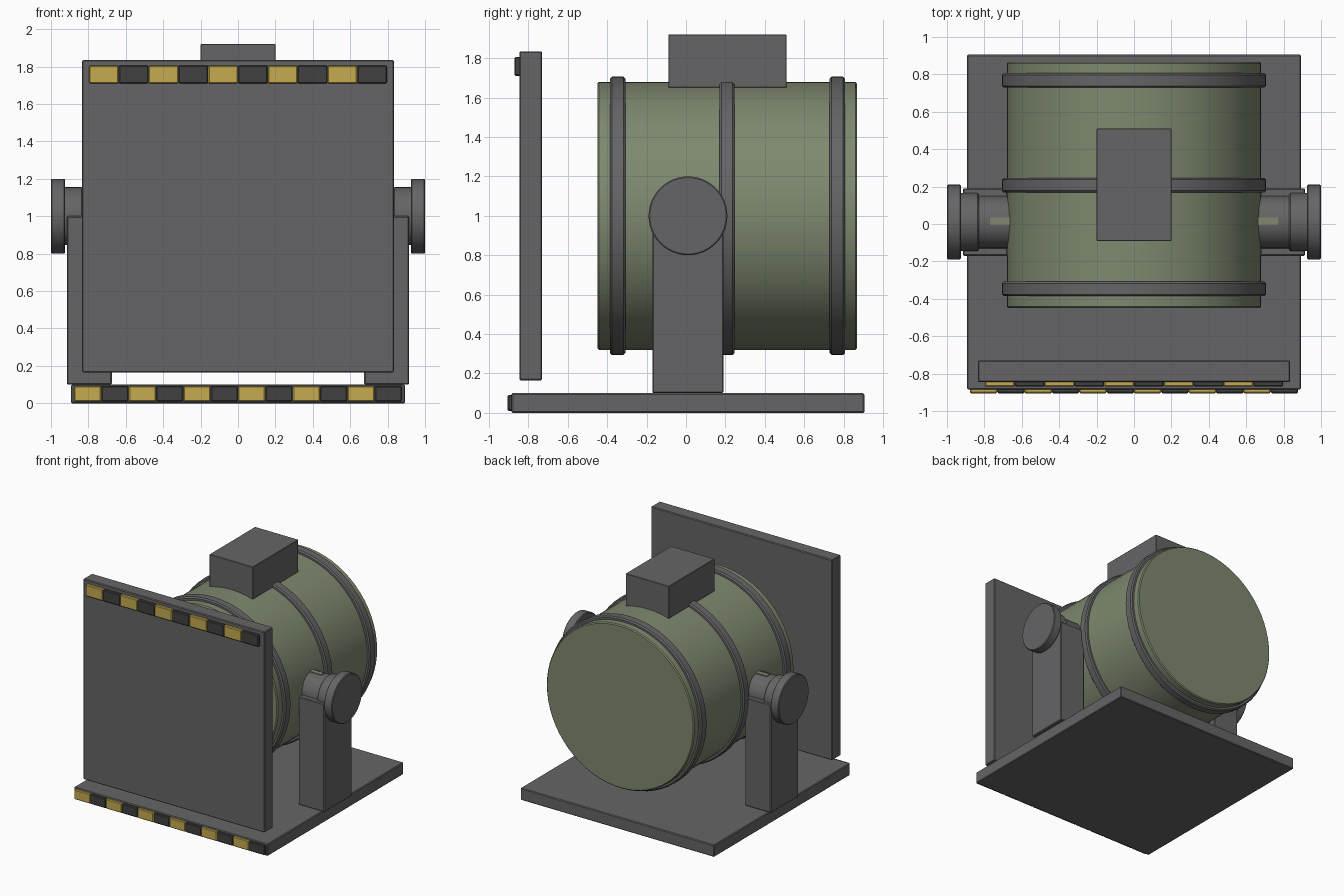
import bpy
import bmesh
from math import radians
from mathutils import Matrix, Vector

cube = bpy.data.objects.get("Cube")
if cube:
    bpy.data.objects.remove(cube, do_unlink=True)


def material(name, color):
    mat = bpy.data.materials.new(name)
    mat.use_nodes = True
    mat.diffuse_color = (*color, 1)
    mat.node_tree.nodes["Principled BSDF"].inputs["Base Color"].default_value = (*color, 1)
    return mat


GREY = material("steel grey", (0.13, 0.13, 0.135))
GREEN = material("olive green", (0.21, 0.25, 0.16))
YELLOW = material("hazard yellow", (0.56, 0.41, 0.08))
BLACK = material("hazard black", (0.052, 0.052, 0.052))


def finish(name, bm, mat, bevel):
    """Chamfer the sharp edges and turn the mesh into a shaded object."""
    if bevel:
        sharp = [e for e in bm.edges if e.calc_face_angle(0) > radians(40)]
        bmesh.ops.bevel(bm, geom=sharp, offset=bevel, segments=1,
                        affect='EDGES', clamp_overlap=True)
    bmesh.ops.recalc_face_normals(bm, faces=bm.faces[:])
    mesh = bpy.data.meshes.new(name)
    bm.to_mesh(mesh)
    bm.free()
    mesh.materials.append(mat)
    obj = bpy.data.objects.new(name, mesh)
    bpy.context.collection.objects.link(obj)
    bpy.ops.object.select_all(action='DESELECT')
    obj.select_set(True)
    bpy.context.view_layer.objects.active = obj
    bpy.ops.object.shade_smooth_by_angle(angle=radians(30))
    return obj


def box(name, xs, ys, zs, mat, bevel=0.006):
    low, high = (Vector(p) for p in zip(xs, ys, zs))
    bm = bmesh.new()
    bmesh.ops.create_cube(bm, size=1, matrix=Matrix.Translation((low + high) / 2)
                          @ Matrix.Diagonal((*(high - low), 1)))
    return finish(name, bm, mat, bevel)


def cylinder(name, axis, start, end, radius, center, mat, sides=48, bevel=0.006):
    """Cylinder along x or y between start and end."""
    middle = Vector(center)
    middle["xyz".index(axis)] = (start + end) / 2
    turn = Matrix.Rotation(radians(90), 4, 'Y' if axis == 'x' else 'X')
    bm = bmesh.new()
    bmesh.ops.create_cone(bm, cap_ends=True, segments=sides, radius1=radius,
                          radius2=radius, depth=abs(end - start),
                          matrix=Matrix.Translation(middle) @ turn)
    return finish(name, bm, mat, bevel)


def hazard_strip(name, half_width, count, ys, zs):
    """Row of alternating yellow and black blocks."""
    pitch = 2 * half_width / count
    for i in range(count):
        x = -half_width + i * pitch
        box(f"{name}_{i + 1}", (x, x + pitch), ys, zs, BLACK if i % 2 else YELLOW)


# Base plate and front shield with their warning strips
box("base_plate", (-0.893, 0.893), (-0.885, 0.905), (0, 0.1), GREY)
box("front_shield", (-0.835, 0.835), (-0.845, -0.73), (0.165, 1.835), GREY)
hazard_strip("base_stripe", 0.877, 12, (-0.905, -0.88), (0.01, 0.092))
hazard_strip("shield_stripe", 0.797, 10, (-0.87, -0.84), (1.71, 1.806))

# Drum, its bands and the box on top
cylinder("drum", 'y', -0.45, 0.867, 0.68, (0, 0, 1), GREEN, 64, 0.008)
for place, y in (("front", -0.347), ("middle", 0.208), ("rear", 0.768)):
    cylinder(f"{place}_band", 'y', y - 0.039, y + 0.039, 0.706, (0, 0, 1), GREY, 64, 0.01)
box("top_box", (-0.2, 0.2), (-0.09, 0.51), (1.65, 1.92), GREY, 0.003)

# Support post, axle, collar, end cap and key on each side
for side, s in (("left", 1), ("right", -1)):
    pivot = (0, 0.01, 1)
    box(f"{side}_post", sorted((s * 0.675, s * 0.915)), (-0.17, 0.19), (0.1, 1), GREY)
    cylinder(f"{side}_axle", 'x', s * 0.6, s * 0.84, 0.14, pivot, GREY)
    cylinder(f"{side}_collar", 'x', s * 0.83, s * 0.93, 0.155, pivot, GREY)
    cylinder(f"{side}_end_cap", 'x', s * 0.925, s, 0.2, pivot, GREY)
    box(f"{side}_axle_key", sorted((s * 0.66, s * 0.77)), (-0.005, 0.035),
        (1.1, 1.145), GREEN, 0)
